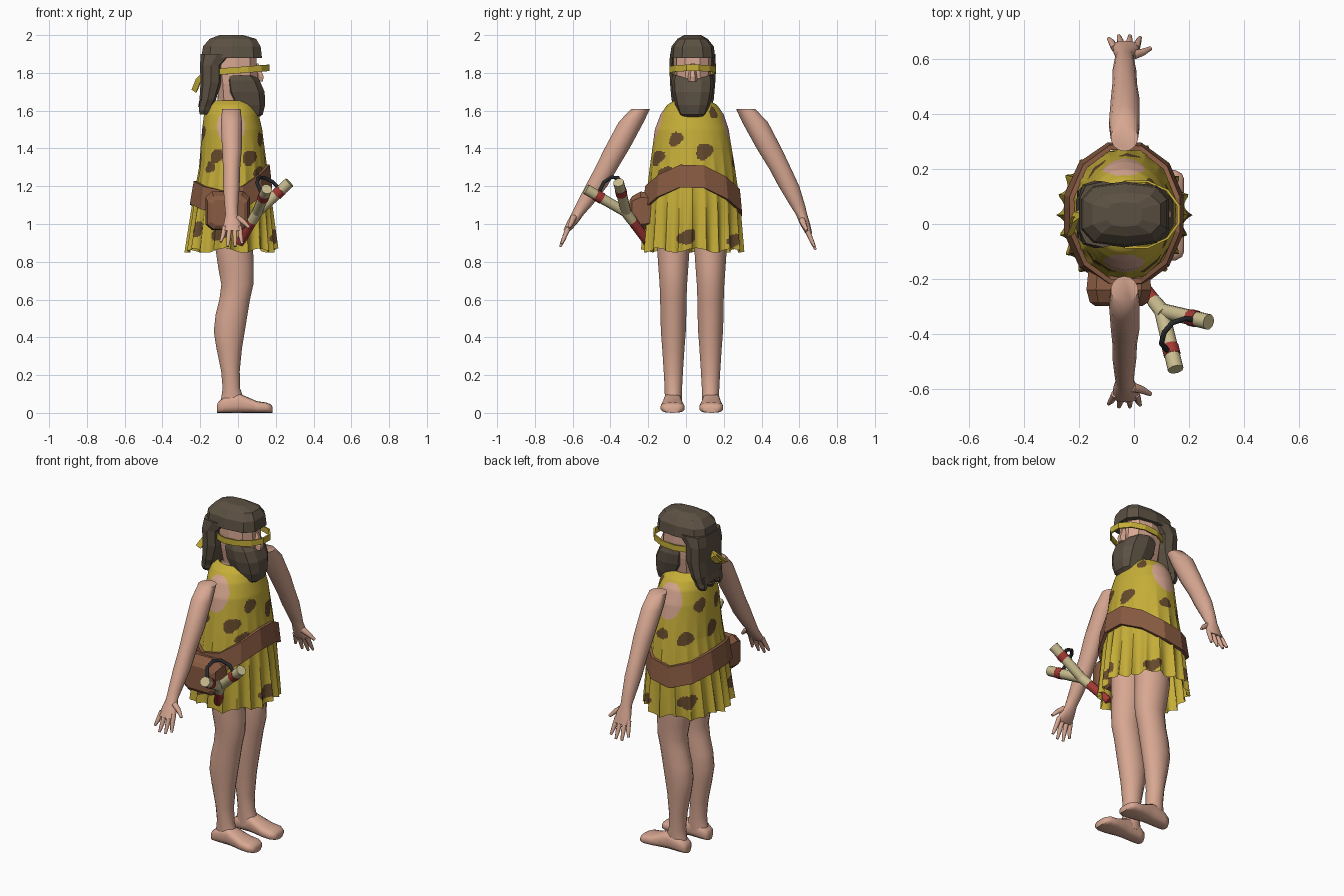
import bpy, bmesh, math
from mathutils import Vector as V

def mat(name, rgb):
    m = bpy.data.materials.new(name)
    m.diffuse_color = (*rgb, 1)
    return m

SKIN = mat("skin", (0.68, 0.385, 0.285))
CLOTH = mat("yellow cloth", (0.56, 0.42, 0.04))
SPOT = mat("brown spot", (0.13, 0.068, 0.025))
HAIR = mat("dark hair", (0.105, 0.08, 0.055))
LEATHER = mat("belt leather", (0.25, 0.105, 0.055))
WOOD = mat("pale wood", (0.58, 0.5, 0.27))
RED = mat("red wrap", (0.37, 0.04, 0.035))
BAND = mat("black rubber", (0.02, 0.022, 0.025))
CY = 0.035          # body centre line

def loft(name, rings, mats, smooth=40, caps=True, rule=None, closed=False):
    """Skin a list of equal-length point rings."""
    bm = bmesh.new()
    vs = [[bm.verts.new(p) for p in r] for r in rings]
    n = len(vs[0])
    for i in range(len(vs) if closed else len(vs) - 1):
        a, b = vs[i], vs[(i + 1) % len(vs)]
        for j in range(n):
            k = (j + 1) % n
            bm.faces.new((a[j], a[k], b[k], b[j]))
    if caps:
        bm.faces.new(vs[0])
        bm.faces.new(vs[-1])
    bmesh.ops.recalc_face_normals(bm, faces=bm.faces)
    if rule:
        for f in bm.faces:
            f.material_index = rule(f.calc_center_median())
    me = bpy.data.meshes.new(name)
    bm.to_mesh(me)
    bm.free()
    for m in mats:
        me.materials.append(m)
    ob = bpy.data.objects.new(name, me)
    bpy.context.collection.objects.link(ob)
    if smooth:
        bpy.ops.object.select_all(action='DESELECT')
        ob.select_set(True)
        bpy.context.view_layer.objects.active = ob
        bpy.ops.object.shade_smooth_by_angle(angle=math.radians(smooth))
    return ob

def oval(c, u, v, n=16, p=1.0):
    """Superellipse ring; p below 1 makes it boxier."""
    pts = []
    for i in range(n):
        t = 2 * math.pi * (i + 0.5) / n
        s = [math.copysign(abs(q) ** p, q) for q in (math.cos(t), math.sin(t))]
        pts.append(V(c) + V(u) * s[0] + V(v) * s[1])
    return pts

def flat_rings(rows, n=16, p=1.0):
    """Horizontal rings from rows of z, xmin, xmax, ycentre, half-width."""
    return [oval(((a + b) / 2, y, z), ((b - a) / 2, 0, 0), (0, h, 0), n, p)
            for z, a, b, y, h in rows]

def tube(name, pts, radii, m, n=10, smooth=40):
    pts = [V(p) for p in pts]
    rings = []
    for i, p in enumerate(pts):
        d = (pts[min(i + 1, len(pts) - 1)] - pts[max(i - 1, 0)]).normalized()
        u = d.cross(V((0.3, 0.2, 1)) if abs(d.z) < 0.9 else V((1, 0, 0))).normalized()
        w = d.cross(u)
        rings.append(oval(p, u * radii[i], w * radii[i], n))
    return loft(name, rings, [m], smooth)

# Legs and feet
for side, y in (("right", -0.067), ("left", 0.13)):
    s = -1 if side == "right" else 1
    loft(side + "_leg", flat_rings([
        (1.02, -0.13, 0.085, y, 0.09), (0.86, -0.12, 0.082, y, 0.087),
        (0.76, -0.105, 0.085, y, 0.08), (0.68, -0.09, 0.083, y, 0.074),
        (0.6, -0.1, 0.065, y, 0.071), (0.52, -0.12, 0.052, y, 0.07),
        (0.43, -0.13, 0.037, y, 0.067), (0.34, -0.115, 0.022, y, 0.06),
        (0.22, -0.09, 0.01, y, 0.052), (0.13, -0.082, 0.012, y, 0.047),
        (0.08, -0.09, 0.03, y, 0.046), (0.04, -0.1, 0.04, y, 0.044)]), [SKIN], 60)
    foot = []
    for x, top, h in ((-0.112, 0.04, 0.02), (-0.104, 0.06, 0.038), (-0.07, 0.085, 0.046),
                      (0.0, 0.105, 0.048), (0.04, 0.088, 0.053), (0.1, 0.062, 0.062),
                      (0.15, 0.055, 0.064), (0.175, 0.045, 0.05), (0.183, 0.03, 0.03)):
        foot.append(oval((x, y + s * 0.004, top / 2), (0, h, 0), (0, 0, top / 2), 14, 0.7))
    loft(side + "_foot", foot, [SKIN], 60)

# Arms with hands: rows of z, y, half-widths in y and x, x centre
ARMS = {"left": [(1.61, 0.315, 0.05, 0.05, -0.035), (1.54, 0.365, 0.068, 0.057, -0.035),
                 (1.4, 0.44, 0.066, 0.054, -0.032), (1.29, 0.5, 0.058, 0.046, -0.034),
                 (1.2, 0.545, 0.055, 0.045, -0.035), (1.1, 0.59, 0.04, 0.037, -0.035),
                 (1.05, 0.612, 0.03, 0.033, -0.034), (1.0, 0.63, 0.027, 0.046, -0.03),
                 (0.95, 0.65, 0.018, 0.05, -0.03)],
        "right": [(1.61, -0.24, 0.05, 0.05, -0.035), (1.54, -0.29, 0.066, 0.057, -0.035),
                  (1.4, -0.365, 0.066, 0.054, -0.032), (1.29, -0.425, 0.06, 0.046, -0.034),
                  (1.2, -0.475, 0.058, 0.045, -0.035), (1.1, -0.54, 0.044, 0.037, -0.035),
                  (1.05, -0.575, 0.034, 0.033, -0.034), (1.01, -0.6, 0.03, 0.046, -0.03),
                  (0.965, -0.63, 0.02, 0.05, -0.03)]}
for side, rows in ARMS.items():
    loft(side + "_arm", [oval((x, y, z), (hx, 0, 0), (0, hy, 0), 14)
                         for z, y, hy, hx, x in rows], [SKIN], 60)
    z, y = rows[-1][:2]
    s = 1 if side == "left" else -1
    for i, (x0, x1, drop) in enumerate(((-0.07, -0.092, 0.06), (-0.045, -0.055, 0.085),
                                        (-0.017, -0.015, 0.085), (0.008, 0.022, 0.07))):
        tip = (x1, y + s * drop * 0.42, z - drop)
        mid = ((x0 + x1) / 2, y + s * drop * 0.2, z - drop / 2)
        tube(f"{side}_finger_{i}", [(x0, y - s * 0.01, z + 0.02), mid, tip],
             [0.014, 0.012, 0.007], SKIN, 8, 60)
    tube(side + "_thumb", [(-0.005, y - s * 0.035, z + 0.07), (0.03, y - s * 0.025, z + 0.045),
                           (0.06, y - s * 0.01, z + 0.015)], [0.018, 0.014, 0.008], SKIN, 8, 60)

# Spotted tunic: profile rows of z, xmin, xmax, ymin, ymax
PROFILE = [(0.86, -0.275, 0.197, -0.227, 0.292), (1.1, -0.24, 0.175, -0.212, 0.28),
           (1.3, -0.205, 0.152, -0.19, 0.256), (1.5, -0.19, 0.128, -0.165, 0.226),
           (1.58, -0.18, 0.11, -0.135, 0.2), (1.63, -0.165, 0.09, -0.1, 0.165),
           (1.655, -0.13, 0.06, -0.06, 0.12)]

def tunic_point(a, z, grow=0.0, folds=True):
    lo, hi = next(((p, q) for p, q in zip(PROFILE, PROFILE[1:]) if z <= q[0]), PROFILE[-2:])
    t = (z - lo[0]) / (hi[0] - lo[0])
    x0, x1, y0, y1 = (p + (q - p) * t for p, q in zip(lo[1:], hi[1:]))
    k = 0.0
    if folds:
        k = 0.085 * max(0, (1.5 - z) / 0.65) ** 1.4
    w = math.sin(10 * a + 0.8 * math.sin(2 * a))
    f = 1 + k * (0.9 - 1.5 * abs(w) ** 0.8 + 0.25 * math.sin(5 * a + 1) - 0.25)
    return V(((x0 + x1) / 2 + ((x1 - x0) / 2 * f + grow) * math.cos(a),
              (y0 + y1) / 2 + ((y1 - y0) / 2 * f + grow) * math.sin(a), z))

# Spots: angle in degrees from the chest, height, radius
SPOTS = [(20, 1.385, 0.05), (-62, 1.35, 0.045), (-8, 0.93, 0.045), (62, 0.91, 0.04),
         (0, 1.61, 0.03), (48, 1.59, 0.035), (-30, 1.45, 0.042), (-112, 1.36, 0.042),
         (202, 1.48, 0.045), (-105, 0.95, 0.04), (178, 1.34, 0.05), (150, 1.49, 0.045),
         (122, 1.31, 0.045), (218, 0.97, 0.045), (125, 0.95, 0.045),
         (85, 1.33, 0.035), (-45, 1.27, 0.04), (235, 1.3, 0.035)]

def tunic_rule(c):
    if abs(c.y - CY) > 0.08 and ((c.x + 0.037) / 0.074) ** 2 + ((c.z - 1.515) / 0.1) ** 2 < 1:
        return 2                                  # armholes
    a = math.atan2(c.y - CY, c.x + 0.035)
    for deg, z, r in SPOTS:
        d = (a - math.radians(deg) + math.pi) % (2 * math.pi) - math.pi
        u, w = d * 0.2, c.z - z
        t = math.atan2(w, u)
        if math.hypot(u * 0.95 - w * 0.25, w * 1.1) < r * (0.97 + 0.09 * math.sin(3 * t + deg)):
            return 1
    return 0

COLS, ROWS = 200, 110
tunic = []
for i in range(ROWS + 1):
    t = i / ROWS
    ring = []
    for j in range(COLS):
        a = 2 * math.pi * j / COLS
        p = tunic_point(a, 0.86 + 0.795 * t)
        p.z += 0.012 * math.sin(7 * a + 1) * (1 - t) ** 6
        ring.append(p)
    tunic.append(ring)
loft("tunic", tunic, [CLOTH, SPOT, SKIN], 50, caps=False, rule=tunic_rule)
loft("neck", flat_rings([(1.62, -0.12, 0.05, CY, 0.08), (1.66, -0.11, 0.04, CY, 0.07),
                         (1.8, -0.1, 0.05, CY, 0.07)]), [SKIN])

# Slanted belt
belt = []
for j in range(12):
    a = 2 * math.pi * (j + 0.5) / 12
    z = 1.165 + 0.045 * math.cos(a) + 0.05 * math.cos(2 * a) - 0.008 * math.sin(a)
    belt.append([tunic_point(a, z + dz, g, False) for dz, g in
                 ((-0.06, 0.006), (-0.06, 0.024), (0.06, 0.024), (0.06, 0.006))])
loft("belt", belt, [LEATHER], 0, caps=False, closed=True)

# Belt pouch
loft("pouch", [oval((x, y, z), (hx, 0, 0), (0, 0, hz), 8, 0.4) for x, y, z, hx, hz in
               ((-0.055, -0.17, 1.07, 0.115, 0.095), (-0.055, -0.24, 1.07, 0.122, 0.105),
                (-0.055, -0.285, 1.06, 0.11, 0.09), (-0.055, -0.298, 1.06, 0.09, 0.07))], [LEATHER], 0)

# Slingshot
FORK = V((0.1, -0.315, 1.06))
GRIP = V((0.01, -0.2, 0.9))
tube("slingshot_grip", [GRIP, GRIP.lerp(FORK, 0.75)], [0.024, 0.026], RED)
tube("slingshot_stem", [GRIP.lerp(FORK, 0.72), FORK + V((0.012, -0.015, 0.02))], [0.027, 0.029], WOOD)
for i, tip in enumerate((V((0.272, -0.357, 1.22)), V((0.152, -0.53, 1.185)))):
    tube(f"slingshot_prong_{i}", [FORK, tip], [0.027, 0.029], WOOD)
    tube(f"prong_wrap_{i}", [FORK.lerp(tip, 0.6), FORK.lerp(tip, 0.76)], [0.031, 0.031], RED)
tube("slingshot_band", [(0.225, -0.35, 1.18), (0.185, -0.345, 1.222), (0.14, -0.36, 1.245),
                        (0.11, -0.395, 1.247), (0.1, -0.435, 1.22), (0.125, -0.465, 1.16)],
     [0.01] * 6, BAND, 8, 60)

# Head, nose, beard and hair in flat facets
loft("face", flat_rings([(1.62, -0.1, 0.06, CY, 0.07), (1.74, -0.12, 0.11, CY, 0.095),
                         (1.83, -0.13, 0.105, CY, 0.1), (1.92, -0.13, 0.1, CY, 0.1)], 10, 0.8), [SKIN], 0)
loft("nose", flat_rings([(1.755, 0.08, 0.135, CY, 0.026), (1.78, 0.08, 0.14, CY, 0.024),
                         (1.85, 0.07, 0.112, CY, 0.012)], 6), [SKIN], 0)
loft("beard", flat_rings([(1.79, -0.07, 0.085, CY, 0.104), (1.76, -0.075, 0.118, CY, 0.112),
                          (1.7, -0.07, 0.145, CY, 0.108), (1.63, -0.035, 0.147, CY, 0.092),
                          (1.58, 0.015, 0.133, CY, 0.072), (1.56, 0.04, 0.105, CY, 0.05)], 10, 0.75), [HAIR], 0)
loft("hair_cap", flat_rings([(2.0, -0.1, 0.03, CY, 0.045), (1.98, -0.155, 0.1, CY, 0.08),
                             (1.94, -0.19, 0.125, CY, 0.112), (1.88, -0.2, 0.132, CY, 0.12)], 10, 0.65), [HAIR], 0)
loft("hair_back", flat_rings([(1.9, -0.2, -0.02, CY, 0.12), (1.84, -0.203, -0.085, CY, 0.123),
                              (1.75, -0.2, -0.085, CY, 0.12), (1.66, -0.205, -0.115, CY, 0.112),
                              (1.62, -0.212, -0.135, CY, 0.1)], 10, 0.6), [HAIR], 0)
for i, y in enumerate((-0.07, 0.0, 0.07)):
    loft(f"hair_lock_{i}", flat_rings([(1.66, -0.207, -0.125, CY + y, 0.036),
                                       (1.6, -0.212, -0.145, CY + y, 0.028),
                                       (1.58, -0.205, -0.155, CY + y, 0.012)], 6), [HAIR], 0)

# Headband with hanging tails
band = []
for j in range(12):
    a = 2 * math.pi * (j + 0.5) / 12
    c, s = math.cos(a), math.sin(a)
    z = 1.815 + 0.012 * c
    band.append([(0.01 + r * c * 1.27, CY + r * s, z + dz) for r, dz in
                 ((0.12, -0.017), (0.128, -0.017), (0.128, 0.017), (0.12, 0.017))])
loft("headband", band, [CLOTH], 0, caps=False, closed=True)
for i, (y, x, z) in enumerate(((-0.035, -0.232, 1.705), (0.01, -0.225, 1.72))):
    loft(f"headband_tail_{i}", [oval(p, (0.017, 0.006, -0.012), (0.003, 0.012, 0.003), 4)
                                for p in ((-0.185, CY, 1.785), (-0.21, CY + y / 2, 1.76), (x, y, z))],
         [CLOTH], 0)
